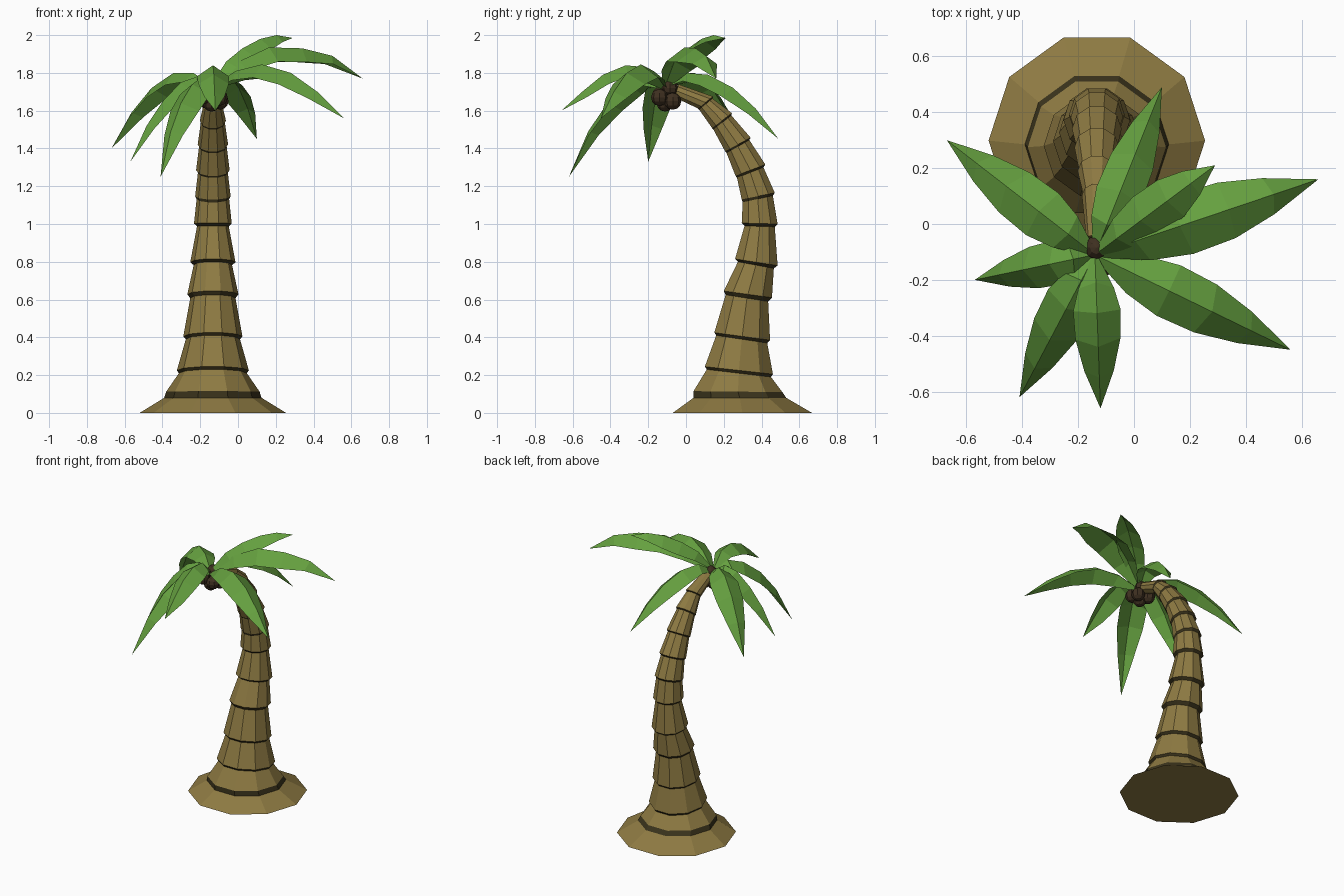
import bpy, bmesh, math
from mathutils import Vector

if "Cube" in bpy.data.objects:
    bpy.data.objects.remove(bpy.data.objects["Cube"])


def material(name, rgb):
    m = bpy.data.materials.new(name)
    m.diffuse_color = (*rgb, 1)
    m.use_nodes = True
    m.node_tree.nodes["Principled BSDF"].inputs["Base Color"].default_value = m.diffuse_color
    return m


BARK = material("bark", (0.27, 0.195, 0.055))
GROOVE = material("groove", (0.045, 0.035, 0.012))
LEAF = material("leaf", (0.13, 0.35, 0.05))
NUT = material("nut", (0.05, 0.03, 0.015))


def finish(name, bm, mats):
    mesh = bpy.data.meshes.new(name)
    bm.to_mesh(mesh)
    bm.free()
    for m in mats:
        mesh.materials.append(m)
    ob = bpy.data.objects.new(name, mesh)
    bpy.context.collection.objects.link(ob)


# Trunk: ten-sided rings, each given by its front and back point (y, z) in side view
SIDES, CX = 10, -0.133
segments = [  # bottom front, bottom back, top front, top back
    (-.07, 0, .667, 0, .04, .08, .53, .08),
    (.04, .115, .51, .11, .11, .23, .45, .19),
    (.10, .245, .46, .205, .16, .41, .43, .37),
    (.15, .425, .445, .385, .21, .625, .435, .59),
    (.20, .645, .455, .61, .275, .80, .465, .765),
    (.26, .815, .485, .78, .31, .99, .47, .985),
    (.295, 1.005, .485, 1.0, .30, 1.115, .46, 1.15),
    (.295, 1.13, .47, 1.165, .27, 1.245, .41, 1.30),
    (.262, 1.255, .42, 1.315, .215, 1.375, .335, 1.445),
    (.207, 1.385, .342, 1.457, .145, 1.50, .24, 1.575),
    (.138, 1.508, .243, 1.587, .07, 1.605, .14, 1.665),
    (.063, 1.612, .143, 1.675, -.06, 1.67, -.04, 1.74),
]
bm = bmesh.new()
rings = []
for seg in segments:
    for yf, zf, yb, zb in (seg[:4], seg[4:]):
        mid = Vector((CX, (yf + yb) / 2, (zf + zb) / 2))
        half = Vector((0, (yb - yf) / 2, (zb - zf) / 2)) / 0.951
        rings.append([bm.verts.new(mid + Vector((half.length * math.cos(a), 0, 0)) + half * math.sin(a))
                      for a in (math.tau * i / SIDES for i in range(SIDES))])
for k, (lo, hi) in enumerate(zip(rings, rings[1:])):
    for i in range(SIDES):
        j = (i + 1) % SIDES
        bm.faces.new((lo[i], lo[j], hi[j], hi[i])).material_index = k % 2
bm.faces.new(rings[0][::-1])
bm.faces.new(rings[-1])
finish("trunk", bm, [BARK, GROOVE])


# Palm fronds: ridged leaves arching from the crown
def frond(name, tip, half_width, heights):
    root = Vector((-.14, -.11, 0))
    end = Vector((tip[0], tip[1], 0))
    along = (end - root).normalized()
    side = Vector((-along.y, along.x, 0))
    steps = (0, .18, .38, .6, .8, 1)
    widths = (.12, .75, 1, .95, .62, 0)
    ridge = [root.lerp(end, t) + Vector((0, 0, z)) for t, z in zip(steps, heights)]
    bm = bmesh.new()
    rows = []
    for k, (p, w) in enumerate(zip(ridge, widths)):
        tangent = (ridge[min(k + 1, 5)] - ridge[max(k - 1, 0)]).normalized()
        normal = tangent.cross(side)
        w *= half_width
        if k == 5:
            rows.append([bm.verts.new(p)] * 3)
        else:
            rows.append([bm.verts.new(p + side * w - normal * w * .7), bm.verts.new(p),
                         bm.verts.new(p - side * w - normal * w * .7)])
    for a, b in zip(rows, rows[1:]):
        for i in (0, 1):
            corners = [a[i], a[i + 1], b[i + 1], b[i]]
            bm.faces.new(list(dict.fromkeys(corners)))
    bm.normal_update()
    if sum(f.normal.z for f in bm.faces) < 0:
        bmesh.ops.reverse_faces(bm, faces=bm.faces[:])
    finish(name, bm, [LEAF])


fronds = [
    ((-.67, .30), .095, (1.73, 1.80, 1.80, 1.72, 1.59, 1.40)),
    ((.10, .49), .085, (1.73, 1.80, 1.79, 1.72, 1.61, 1.45)),
    ((.29, .21), .085, (1.74, 1.86, 1.93, 1.98, 2.00, 1.985)),
    ((.66, .16), .11, (1.73, 1.86, 1.935, 1.93, 1.89, 1.77)),
    ((.56, -.45), .10, (1.72, 1.81, 1.845, 1.80, 1.70, 1.56)),
    ((-.12, -.66), .085, (1.73, 1.83, 1.84, 1.79, 1.70, 1.60)),
    ((-.41, -.62), .09, (1.72, 1.78, 1.74, 1.64, 1.49, 1.25)),
    ((-.57, -.20), .08, (1.72, 1.78, 1.75, 1.65, 1.52, 1.33)),
]
for n, (tip, width, heights) in enumerate(fronds, 1):
    frond(f"frond_{n}", tip, width, heights)

# Coconuts clustered under the crown
nuts = [(-.18, -.135, 1.68), (-.10, -.14, 1.67), (-.14, -.11, 1.64),
        (-.095, -.07, 1.65), (-.18, -.07, 1.66), (-.135, -.085, 1.72)]
for n, pos in enumerate(nuts, 1):
    bm = bmesh.new()
    bmesh.ops.create_uvsphere(bm, u_segments=8, v_segments=6, radius=.045)
    bmesh.ops.translate(bm, verts=bm.verts, vec=pos)
    finish(f"coconut_{n}", bm, [NUT])
